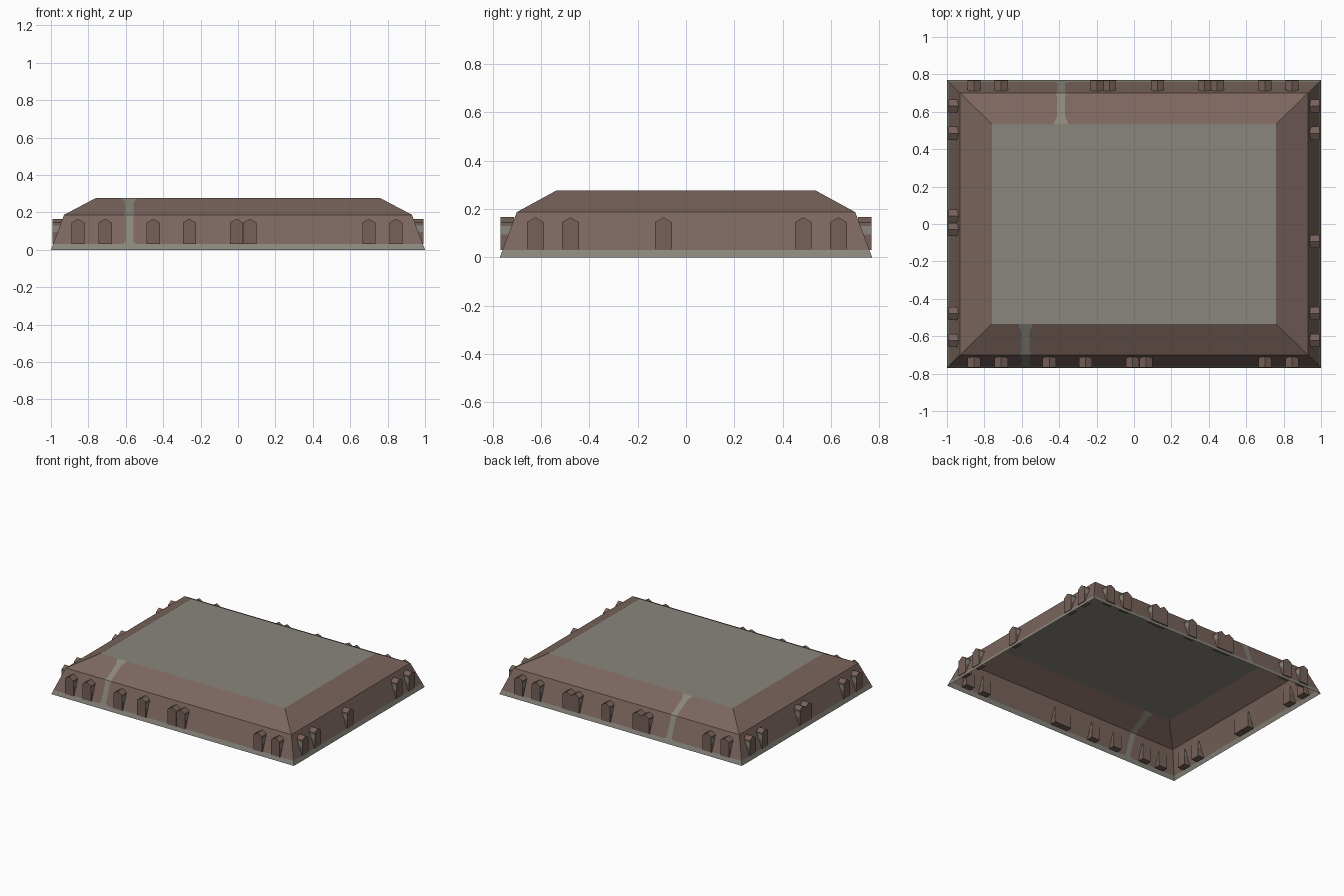
import bpy, bmesh
from mathutils import Vector

if "Cube" in bpy.data.objects:
    bpy.data.objects.remove(bpy.data.objects["Cube"])


def material(name, rgb):
    m = bpy.data.materials.new(name)
    m.diffuse_color = (*rgb, 1)
    m.use_nodes = True
    m.node_tree.nodes["Principled BSDF"].inputs["Base Color"].default_value = m.diffuse_color
    return m


GREY = material("grey_ground", (0.252, 0.240, 0.205))
BROWN = material("brown_earth", (0.202, 0.133, 0.113))
STONE = material("dark_brown_stone", (0.180, 0.118, 0.100))


def finish(name, bm, mats):
    bmesh.ops.remove_doubles(bm, verts=bm.verts, dist=1e-5)
    me = bpy.data.meshes.new(name)
    bm.to_mesh(me)
    bm.free()
    for m in mats:
        me.materials.append(m)
    ob = bpy.data.objects.new(name, me)
    bpy.context.collection.objects.link(ob)
    return ob


# hollow plateau: height, half path width at each row
ROWS = [(0, .035), (.03, .035), (.045, .02), (.175, .02), (.187, .03),
        (.2, .02), (.255, .022), (.277, .04)]
TIERS = [(0, 1.0, .77), (.187, .93, .70), (.277, .76, .535)]


def half_size(z):
    a, b = (TIERS[0], TIERS[1]) if z <= .187 else (TIERS[1], TIERS[2])
    t = (z - a[0]) / (b[0] - a[0])
    return a[1] + t * (b[1] - a[1]), a[2] + t * (b[2] - a[2])


bm = bmesh.new()


def quad(pts, mat):
    f = bm.faces.new([bm.verts.new(p) for p in pts])
    f.material_index = mat


for (z0, w0), (z1, w1) in zip(ROWS, ROWS[1:]):
    (x0, y0), (x1, y1) = half_size(z0), half_size(z1)
    ground = 0 if z1 <= .031 else 1          # grey strip at the foot
    # front and back walls, each with a painted path
    for s, px in ((-1, -.58), (1, -.39)):
        low = [-x0, px - w0, px + w0, x0]
        high = [-x1, px - w1, px + w1, x1]
        for i in range(3):
            p = [(low[i], s * y0, z0), (low[i + 1], s * y0, z0),
                 (high[i + 1], s * y1, z1), (high[i], s * y1, z1)]
            quad(p if s < 0 else p[::-1], 0 if i == 1 else ground)
    # side walls
    for s in (-1, 1):
        p = [(s * x0, -y0, z0), (s * x0, y0, z0),
             (s * x1, y1, z1), (s * x1, -y1, z1)]
        quad(p if s > 0 else p[::-1], ground)

# flat top
tx, ty = half_size(.277)
quad([(-tx, -ty, .277), (tx, -ty, .277), (tx, ty, .277), (-tx, ty, .277)], 0)
finish("plateau", bm, [GREY, BROWN])

# pointed stones around the walls
W = .035
PROFILE = [(-W, .03), (W, .03), (W, .095), (W, .13), (W, .145), (0, .166),
           (-W, .145), (-W, .13), (-W, .095)]


def stones(name, normal, along, reach, places):
    bm = bmesh.new()
    n, a = Vector(normal), Vector(along)
    for c in places:
        rings = [[bm.verts.new(n * d + a * (c + u) + Vector((0, 0, z)))
                  for u, z in PROFILE] for d in (reach, reach - .055)]
        bm.faces.new(rings[0])
        bm.faces.new(rings[1][::-1])
        for i in range(len(PROFILE)):
            j = (i + 1) % len(PROFILE)
            f = bm.faces.new([rings[0][i], rings[1][i], rings[1][j], rings[0][j]])
            f.material_index = 1 if i in (2, 7) else 0   # pale band on the sides
    bmesh.ops.recalc_face_normals(bm, faces=bm.faces)
    finish(name, bm, [STONE, GREY])


stones("front_stones", (0, -1, 0), (1, 0, 0), .767,
       [-.855, -.71, -.453, -.26, -.008, .064, .70, .845])
stones("back_stones", (0, 1, 0), (1, 0, 0), .767,
       [-.855, -.71, -.197, -.13, .125, .378, .445, .70, .845])
stones("right_stones", (1, 0, 0), (0, 1, 0), .993,
       [-.623, -.478, -.093, .485, .63])
stones("left_stones", (-1, 0, 0), (0, 1, 0), .993,
       [-.623, -.478, -.03, .043, .485, .63])
